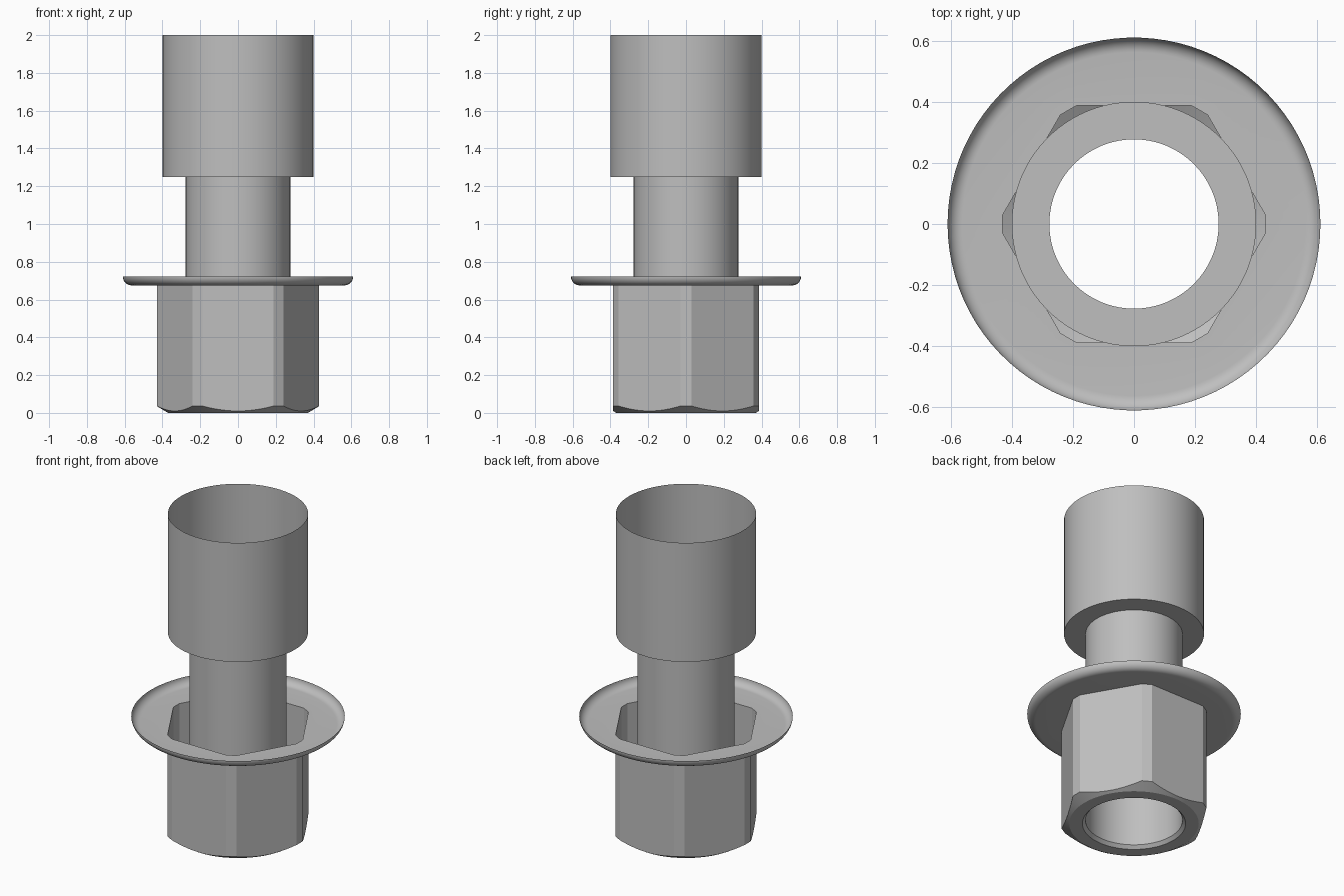
import bpy, bmesh
from math import sin, cos, pi, radians

if "Cube" in bpy.data.objects:
    bpy.data.objects.remove(bpy.data.objects["Cube"], do_unlink=True)

SEGMENTS = 90          # four-degree steps land exactly on the blunted hex corners
BORE, HEAD = 0.277, 0.4
FLAT, FLANGE_Z = 0.387, 0.675

steel = bpy.data.materials.new("grey steel")
steel.use_nodes = True
colour = (0.52, 0.52, 0.52, 1)
steel.diffuse_color = colour
steel.node_tree.nodes["Principled BSDF"].inputs["Base Color"].default_value = colour

ANGLES = [2 * pi * i / SEGMENTS for i in range(SEGMENTS)]


def circle(r, z):
    return [(r * cos(a), r * sin(a), z) for a in ANGLES]


def hexagon(z):
    """Hexagon ring with blunted corners; z is a function of the radius."""
    ring = []
    for a in ANGLES:
        off = (a + pi / 6) % (pi / 3) - pi / 6
        r = FLAT / cos(pi / 6 - abs(off))
        blunt = FLAT / cos(radians(26)) * cos(radians(4))
        r = min(r, blunt / cos(off))
        ring.append((r * cos(a), r * sin(a), z(r)))
    return ring


def shell(name, rings):
    """Skin a row of rings into an open thin shell."""
    bm = bmesh.new()
    rows = [[bm.verts.new(p) for p in ring] for ring in rings]
    for low, high in zip(rows, rows[1:]):
        for i in range(SEGMENTS):
            j = (i + 1) % SEGMENTS
            bm.faces.new((low[i], low[j], high[j], high[i]))
    mesh = bpy.data.meshes.new(name)
    bm.to_mesh(mesh)
    bm.free()
    mesh.materials.append(steel)
    obj = bpy.data.objects.new(name, mesh)
    bpy.context.collection.objects.link(obj)
    bpy.ops.object.select_all(action='DESELECT')
    obj.select_set(True)
    bpy.context.view_layer.objects.active = obj
    bpy.ops.object.shade_smooth_by_angle(angle=radians(28))
    return obj


# Hex body: bore chamfer, flat end, conical corner chamfer, hex walls
shell("hex_body", [
    circle(BORE, 0.02), circle(0.295, 0), circle(0.37, 0),
    hexagon(lambda r: (r - 0.37) * 0.6), hexagon(lambda r: FLANGE_Z)])

# Flange: flat dish with a hexagonal opening and a rounded upturned rim
ROUND = 0.048
rim = [circle(0.61 - ROUND + ROUND * sin(t), FLANGE_Z + ROUND * (1 - cos(t)))
       for t in (pi / 2 * k / 8 for k in range(9))]
shell("flange", [hexagon(lambda r: FLANGE_Z)] + rim)

# Inner tube running through the whole fitting
shell("inner_tube", [circle(BORE, 0.02), circle(BORE, 1.25)])

# Wide open cup at the top with its ring-shaped floor
shell("top_cup", [circle(BORE, 1.25), circle(HEAD, 1.25), circle(HEAD, 2)])
